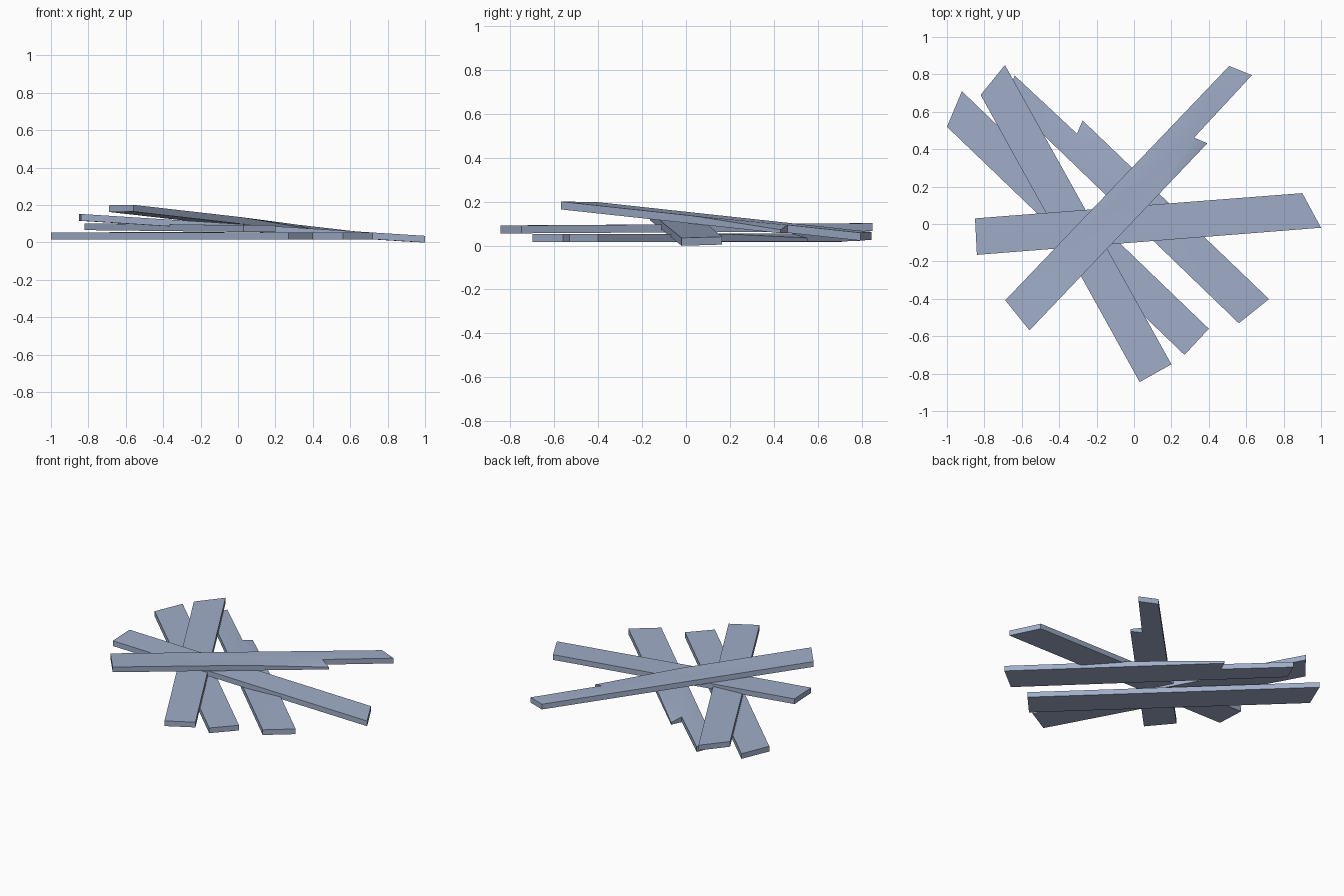
import bpy, bmesh
from mathutils import Vector

cube = bpy.data.objects.get("Cube")
if cube:
    bpy.data.objects.remove(cube, do_unlink=True)

wood = bpy.data.materials.new("blue grey wood")
wood.use_nodes = True
colour = (0.35, 0.42, 0.58, 1)
wood.diffuse_color = colour
wood.node_tree.nodes["Principled BSDF"].inputs["Base Color"].default_value = colour
THICK = 0.036


def plank(name, outline, start, end, z_start, z_end, chip=None):
    """Extrude a counter-clockwise plan outline; its underside slopes from start to end."""
    start, end = Vector(start), Vector(end)
    axis = end - start

    def under(p):
        t = (Vector(p) - start).dot(axis) / axis.length_squared
        return z_start + (z_end - z_start) * t

    bm = bmesh.new()
    low = [bm.verts.new((*p, under(p))) for p in outline]
    top = [bm.verts.new((*p, under(p) + THICK)) for p in outline]
    n = len(outline)
    bm.faces.new(low[::-1])
    for i in range(n):
        j = (i + 1) % n
        bm.faces.new((low[i], low[j], top[j], top[i]))
    if chip:
        # Worn triangle beside the broken corner
        before, corner, after = chip
        top[corner].co.z -= 0.02
        bm.faces.new([top[i] for i in chip])
        bm.faces.new([v for i, v in enumerate(top) if i != corner])
    else:
        bm.faces.new(top)
    bmesh.ops.recalc_face_normals(bm, faces=bm.faces)
    mesh = bpy.data.meshes.new(name)
    bm.to_mesh(mesh)
    bm.free()
    mesh.materials.append(wood)
    obj = bpy.data.objects.new(name, mesh)
    bpy.context.collection.objects.link(obj)
    bpy.ops.object.select_all(action="DESELECT")
    obj.select_set(True)
    bpy.context.view_layer.objects.active = obj
    bpy.ops.object.shade_smooth_by_angle(angle=0.7)
    return obj


def broken_plank(name, origin, direction, z_start, z_end):
    """Plank with a stepped break; outline is along and across its direction."""
    u = Vector(direction).normalized()
    v = Vector((-u.y, u.x))
    o = Vector(origin)
    local = [(-0.80, -0.10), (0.03, -0.10), (0.58, -0.10), (0.553, -0.028),
             (1.008, -0.022), (0.96, 0.10), (-0.773, 0.105)]
    outline = [tuple(o + u * a + v * b) for a, b in local]
    plank(name, outline, o - u * 0.79, o + u * 0.98, z_start, z_end, (1, 2, 3))


# Planks lying on the bottom
plank("bottom_plank", [(-1.0, 0.52), (0.27, -0.70), (0.40, -0.56), (-0.92, 0.71)],
      (-0.96, 0.61), (0.33, -0.63), 0.016, 0.016)
broken_plank("lower_broken_plank", (0.075, 0.08), (-0.722, 0.692), 0.016, 0.02)

# Planks resting across them
plank("middle_plank", [(-0.82, 0.69), (0.03, -0.845), (0.20, -0.75), (-0.69, 0.85)],
      (-0.76, 0.77), (0.12, -0.80), 0.066, 0.056)
plank("leaning_plank", [(-0.85, 0.03), (-0.84, -0.165), (1.0, -0.02), (0.90, 0.165)],
      (-0.845, -0.07), (0.95, 0.07), 0.116, 0.002)
broken_plank("upper_broken_plank", (-0.08, 0.08), (0.689, 0.725), 0.164, 0.025)
